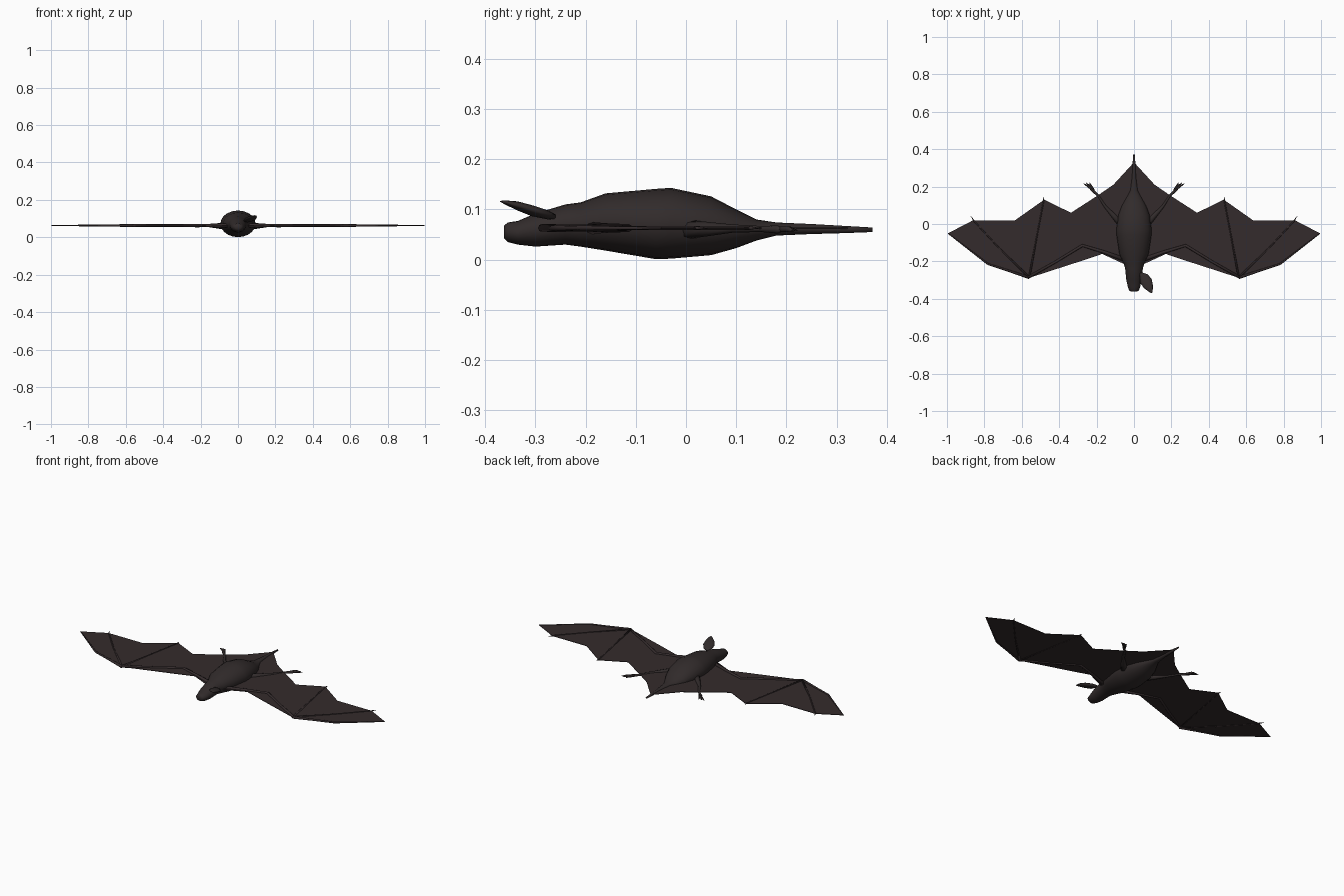
import bpy, bmesh, math
from mathutils import Vector


def material(name, rgb):
    m = bpy.data.materials.new(name)
    m.diffuse_color = (*rgb, 1)
    return m


FUR = material("dark_fur", (0.031, 0.024, 0.024))
SKIN = material("wing_skin", (0.034, 0.024, 0.025))


def finish(name, bm, mat, mirror=False, smooth=True):
    bmesh.ops.recalc_face_normals(bm, faces=bm.faces)
    me = bpy.data.meshes.new(name)
    bm.to_mesh(me)
    bm.free()
    me.materials.append(mat)
    ob = bpy.data.objects.new(name, me)
    bpy.context.collection.objects.link(ob)
    if smooth:
        for p in me.polygons:
            p.use_smooth = True
    if mirror:
        ob.modifiers.new("mirror", 'MIRROR')
    return ob


def loft(bm, rings):
    loops = [[bm.verts.new(p) for p in r] for r in rings]
    n = len(loops[0])
    for a, b in zip(loops, loops[1:]):
        for i in range(n):
            bm.faces.new((a[i], a[(i + 1) % n], b[(i + 1) % n], b[i]))
    bm.faces.new(loops[0])
    bm.faces.new(loops[-1])


def tube(bm, pts, sides=8):
    """Round tapering tube through (x, y, z, radius) points lying nearly flat."""
    vs = [Vector(p[:3]) for p in pts]
    rings = []
    for i, p in enumerate(pts):
        d = (vs[min(i + 1, len(vs) - 1)] - vs[max(i - 1, 0)]).normalized()
        u = d.cross(Vector((0, 0, 1))).normalized()
        w = u.cross(d)
        rings.append([vs[i] + p[3] * (u * math.cos(t) + w * math.sin(t))
                      for t in (2 * math.pi * k / sides for k in range(sides))])
    loft(bm, rings)


# Body, head and tail: (y, bottom, top, half width)
profile = [(-0.362, 0.042, 0.068, 0.016), (-0.355, 0.035, 0.074, 0.026),
           (-0.335, 0.03, 0.077, 0.033), (-0.30, 0.026, 0.092, 0.041),
           (-0.24, 0.03, 0.11, 0.047), (-0.21, 0.026, 0.114, 0.055),
           (-0.16, 0.018, 0.132, 0.078), (-0.06, 0.001, 0.141, 0.093),
           (-0.03, 0.002, 0.143, 0.094), (0.05, 0.009, 0.126, 0.083),
           (0.10, 0.023, 0.1, 0.064), (0.14, 0.038, 0.08, 0.042),
           (0.18, 0.048, 0.074, 0.02), (0.25, 0.051, 0.071, 0.011),
           (0.32, 0.053, 0.067, 0.008), (0.371, 0.055, 0.064, 0.004)]
bm = bmesh.new()
loft(bm, [[(w * math.cos(t), y, (a + b) / 2 + (b - a) / 2 * math.sin(t))
           for t in (2 * math.pi * k / 20 for k in range(20))]
          for y, a, b, w in profile])
finish("body", bm, FUR)

# Single ear, a flattened leaf: (centre x, y, z, half width, half thickness)
ear = [(0.036, -0.262, 0.086, 0.008, 0.005), (0.052, -0.275, 0.089, 0.021, 0.009),
       (0.064, -0.305, 0.097, 0.031, 0.011), (0.077, -0.335, 0.107, 0.024, 0.009),
       (0.09, -0.36, 0.114, 0.01, 0.004), (0.095, -0.37, 0.116, 0.002, 0.001)]
bm = bmesh.new()
loft(bm, [[(x + w * math.cos(t), y + 0.3 * w * math.cos(t), z + h * math.sin(t))
           for t in (2 * math.pi * k / 12 for k in range(12))]
          for x, y, z, w, h in ear])
finish("ear", bm, FUR)

# Wing and tail membrane as one thin sheet
outline = [(0, -0.22), (0.04, -0.22), (0.17, -0.16), (0.27, -0.18), (0.567, -0.29),
           (0.78, -0.217), (0.995, -0.05), (0.86, 0.02), (0.636, 0.02), (0.48, 0.13),
           (0.337, 0.06), (0.19, 0.155), (0.11, 0.21), (0, 0.33)]
outline[3] = (0.28, -0.197)
bm = bmesh.new()
face = bm.faces.new([bm.verts.new((x, y, 0.061)) for x, y in outline])
ext = bmesh.ops.extrude_face_region(bm, geom=[face])
bmesh.ops.translate(bm, vec=(0, 0, 0.003),
                    verts=[v for v in ext["geom"] if isinstance(v, bmesh.types.BMVert)])
# open the centre line so the mirrored halves join cleanly
bmesh.ops.delete(bm, geom=[f for f in bm.faces if all(abs(v.co.x) < 1e-6 for v in f.verts)],
                 context='FACES_ONLY')
finish("wing_membrane", bm, SKIN, mirror=True, smooth=False)

# Arm and finger bones
Z = 0.063
bm = bmesh.new()
tube(bm, [(0.05, -0.19, Z, 0.012), (0.16, -0.15, Z, 0.009), (0.276, -0.115, Z, 0.008),
          (0.42, -0.203, Z, 0.007), (0.565, -0.285, Z, 0.008)])
tube(bm, [(0.56, -0.287, Z, 0.008), (0.67, -0.25, Z, 0.006), (0.78, -0.215, Z, 0.005),
          (0.995, -0.05, Z, 0.002)])
tube(bm, [(0.56, -0.285, Z, 0.006), (0.72, -0.13, Z, 0.004), (0.855, 0.015, Z, 0.004),
          (0.872, 0.042, Z, 0.001)])
tube(bm, [(0.56, -0.285, Z, 0.006), (0.52, -0.07, Z, 0.004), (0.483, 0.125, Z, 0.004),
          (0.486, 0.143, Z, 0.001)])
finish("wing_bones", bm, SKIN, mirror=True)

# Legs and clawed feet
bm = bmesh.new()
tube(bm, [(0.06, -0.01, 0.06, 0.021), (0.11, 0.045, 0.061, 0.014),
          (0.155, 0.095, 0.062, 0.008), (0.19, 0.15, 0.061, 0.006),
          (0.225, 0.183, 0.06, 0.008), (0.235, 0.192, 0.06, 0.004)])
for tx, ty in ((0.238, 0.222), (0.256, 0.22), (0.27, 0.216)):
    tube(bm, [(0.215, 0.178, 0.06, 0.007), ((tx + 0.225) / 2, (ty + 0.19) / 2, 0.061, 0.006),
              (tx, ty, 0.058, 0.001)], 6)
finish("legs", bm, FUR, mirror=True)
